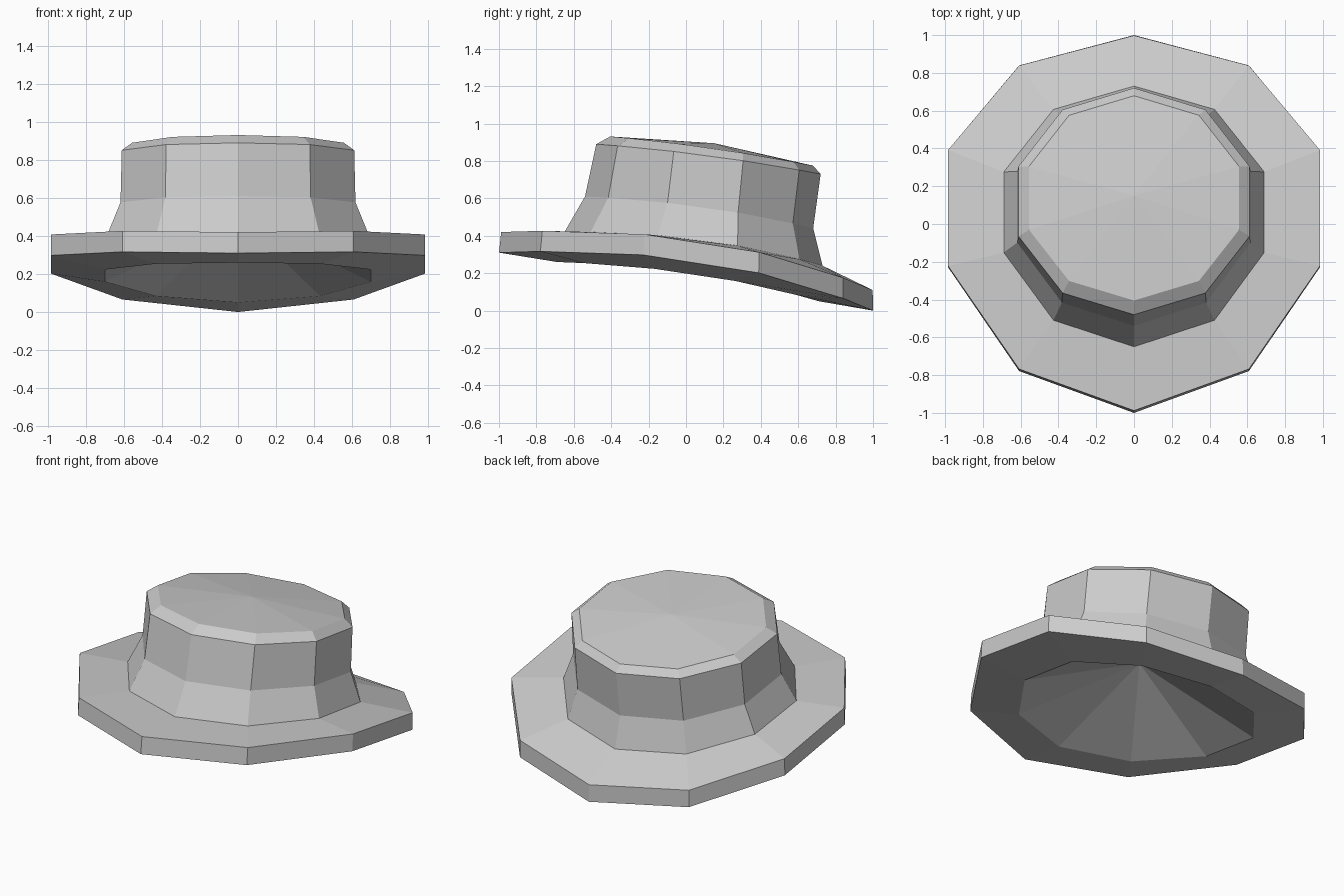
import bpy, bmesh
from math import sin, cos, pi

SIDES = 10

cube = bpy.data.objects.get("Cube")
if cube:
    bpy.data.objects.remove(cube)

felt = bpy.data.materials.new("grey_felt")
felt.use_nodes = True
grey = (0.6, 0.6, 0.6, 1)
felt.diffuse_color = grey
felt.node_tree.nodes["Principled BSDF"].inputs["Base Color"].default_value = grey


def ring(width, shift, length, bulge, height, tilt, arch):
    """Tilted ten-sided loop; bulge and arch bend its sides back and up."""
    points = []
    for i in range(SIDES):
        t = 2 * pi * i / SIDES
        s, c = sin(t), cos(t)
        points.append((-width * s,
                       shift + length * c + bulge * s * s,
                       height + tilt * c + arch * s * s))
    return points


def loft(name, rings, tip=None):
    """Skin neighbouring rings with quads and close the last one on a tip."""
    bm = bmesh.new()
    loops = [[bm.verts.new(p) for p in r] for r in rings]
    for low, high in zip(loops, loops[1:]):
        for i in range(SIDES):
            j = (i + 1) % SIDES
            bm.faces.new((low[i], low[j], high[j], high[i]))
    if tip:
        peak = bm.verts.new(tip)
        for i in range(SIDES):
            bm.faces.new((loops[-1][i], loops[-1][(i + 1) % SIDES], peak))
    mesh = bpy.data.meshes.new(name)
    bm.to_mesh(mesh)
    bm.free()
    mesh.materials.append(felt)
    obj = bpy.data.objects.new(name, mesh)
    bpy.context.collection.objects.link(obj)
    return obj


# Loops from the underside opening, round the brim, up to the crown
opening = ring(0.735, 0.01, 0.70, 0.04, 0.155, -0.105, 0.04)
brim_under = ring(1.035, 0, 1, 0.088, 0.155, -0.155, 0.105)
brim_over = ring(1.035, 0.005, 0.993, 0.088, 0.265, -0.155, 0.105)
crown_base = ring(0.725, 0.04, 0.69, 0.025, 0.33, -0.09, 0.05)
crown_waist = ring(0.65, 0.07, 0.61, 0.022, 0.525, -0.085, 0.028)
shoulder = ring(0.643, 0.12, 0.60, 0, 0.81, -0.08, 0.018)
crown_rim = ring(0.585, 0.137, 0.542, 0, 0.853, -0.078, 0.015)

# Brim slab
loft("brim", [opening, brim_under, brim_over, crown_base])

# Crown with chamfered shoulder and shallow peaked top
loft("crown", [crown_base, crown_waist, shoulder, crown_rim], (0, 0.15, 0.895))

# Hollow under the brim: the fan faces down into the opening
lining = loft("inner_hollow", [opening], (0, 0.05, 0.5))
lining.data.flip_normals()
